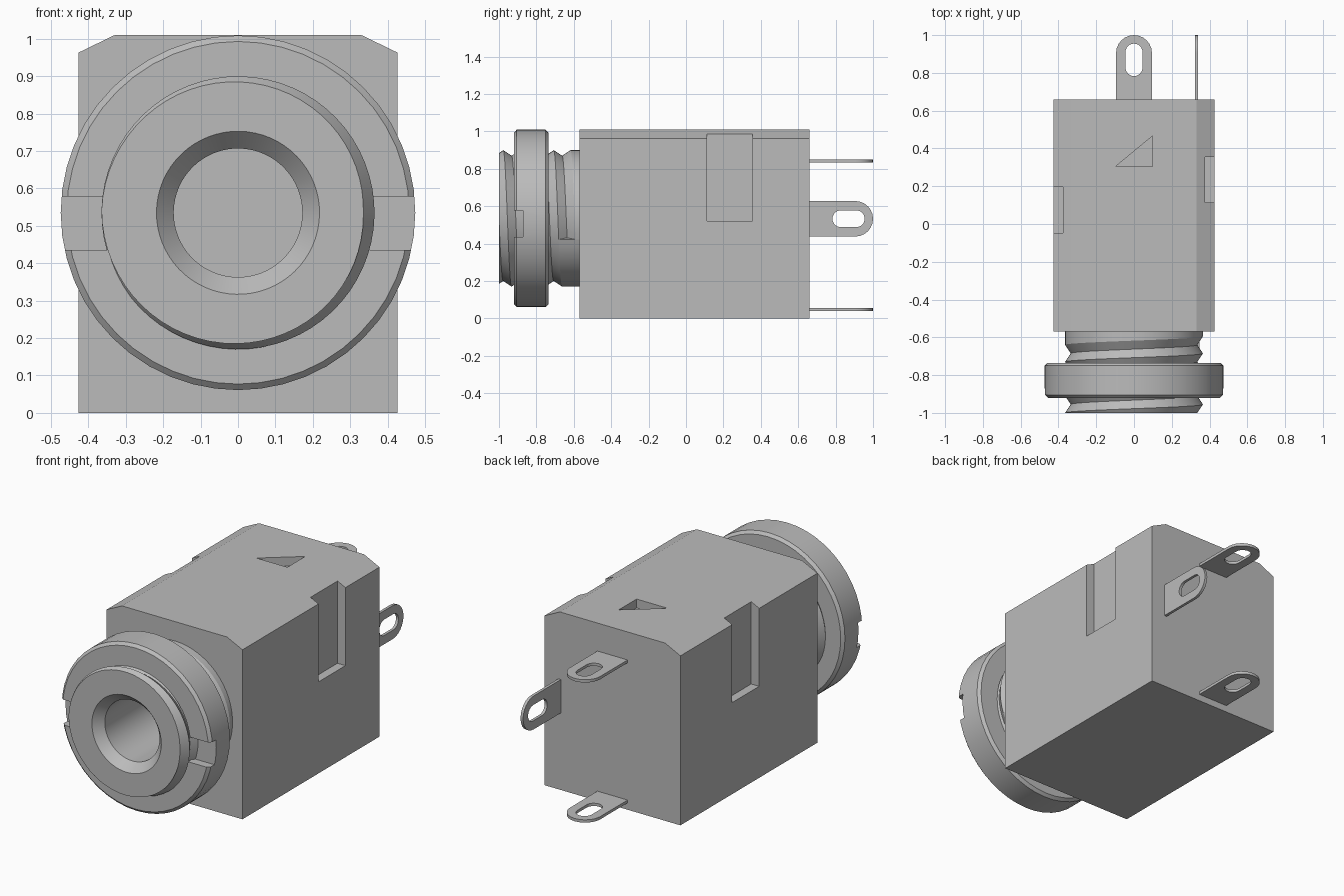
import bpy, bmesh, math
from mathutils import Vector

if "Cube" in bpy.data.objects:
    bpy.data.objects.remove(bpy.data.objects["Cube"])

grey = bpy.data.materials.new("neutral grey")
grey.use_nodes = True
grey.diffuse_color = (0.5, 0.5, 0.5, 1)
grey.node_tree.nodes["Principled BSDF"].inputs["Base Color"].default_value = (0.5, 0.5, 0.5, 1)

AXIS_Z = 0.535      # height of the barrel axis
SEGMENTS = 64
FRONT, BODY_FRONT, BODY_BACK = -1.0, -0.57, 0.66
BORE, CREST, ROOT, PITCH = 0.172, 0.365, 0.335, 0.09


def finish(name, bm):
    bmesh.ops.remove_doubles(bm, verts=bm.verts, dist=0.0002)
    bmesh.ops.recalc_face_normals(bm, faces=bm.faces)
    mesh = bpy.data.meshes.new(name)
    bm.to_mesh(mesh)
    bm.free()
    mesh.materials.append(grey)
    obj = bpy.data.objects.new(name, mesh)
    bpy.context.collection.objects.link(obj)
    return obj


def prism(name, points, direction):
    """Extrude a flat polygon along a vector."""
    bm = bmesh.new()
    face = bm.faces.new([bm.verts.new(p) for p in points])
    extruded = bmesh.ops.extrude_face_region(bm, geom=[face])["geom"]
    moved = [v for v in extruded if isinstance(v, bmesh.types.BMVert)]
    bmesh.ops.translate(bm, verts=moved, vec=Vector(direction))
    return finish(name, bm)


def box(name, x, y, z):
    corners = [(x[0], y[0], z[0]), (x[1], y[0], z[0]), (x[1], y[1], z[0]), (x[0], y[1], z[0])]
    return prism(name, corners, (0, 0, z[1] - z[0]))


def activate(obj):
    bpy.ops.object.select_all(action='DESELECT')
    obj.select_set(True)
    bpy.context.view_layer.objects.active = obj


def cut(obj, cutter):
    mod = obj.modifiers.new("cut", 'BOOLEAN')
    mod.operation = 'DIFFERENCE'
    mod.solver = 'EXACT'
    mod.object = cutter
    activate(obj)
    bpy.ops.object.modifier_apply(modifier=mod.name)
    bpy.data.objects.remove(cutter)


def smooth(obj):
    activate(obj)
    bpy.ops.object.shade_smooth_by_angle(angle=math.radians(25))


def polar(turn, radius, y):
    a = math.tau * turn
    return (-radius * math.cos(a), y, AXIS_Z + radius * math.sin(a))


# Housing with chamfered top edges
half = [(0.427, 0), (0.427, 0.963), (0.33, 1.01)]
outline = half + [(-x, z) for x, z in reversed(half)]
housing = prism("housing", [(x, BODY_FRONT, z) for x, z in outline], (0, BODY_BACK - BODY_FRONT, 0))

# Side notches, top arrow recess and blind bore
cut(housing, box("left_notch", (0.377, 0.5), (0.113, 0.355), (0.52, 1.1)))
cut(housing, box("right_notch", (-0.5, -0.377), (-0.047, 0.195), (0.52, 1.1)))
cut(housing, prism("arrow_recess", [(-0.097, 0.305, 0.96), (0.097, 0.305, 0.96), (0.097, 0.465, 0.96)], (0, 0, 0.2)))
circle = [polar(i / SEGMENTS - 0.45, BORE, -0.7) for i in range(SEGMENTS)]
cut(housing, prism("bore", circle, (0, 1.2, 0)))
smooth(housing)


# Threaded barrel: helical ridge that runs out before the housing
def thread_radius(u):
    return CREST if u >= 4 else ROOT + (CREST - ROOT) * abs(2 * (u % 1) - 1)


bm = bmesh.new()
columns = []
for i in range(SEGMENTS + 1):
    turn = i / SEGMENTS - 0.45
    col = [(BORE, BODY_FRONT), (BORE, FRONT + 0.05), (0.218, FRONT)]
    for j in range(-2, 9):
        u = max(j / 2, -turn)
        col.append((thread_radius(u), FRONT + PITCH * (turn + u)))
    col.append((CREST, BODY_FRONT))
    columns.append([bm.verts.new(polar(turn, r, y)) for r, y in col])
for a, b in zip(columns, columns[1:]):
    for k in range(len(a) - 1):
        bm.faces.new((a[k], a[k + 1], b[k + 1], b[k]))
bm.faces.new(columns[-1][-4:-1])    # end wall of the groove
bmesh.ops.dissolve_degenerate(bm, dist=0.0002, edges=bm.edges)
smooth(finish("threaded_barrel", bm))

# Round nut with bevelled rims and two spanner slots
profile = [(0.345, -0.92), (0.458, -0.92), (0.474, -0.905), (0.474, -0.75), (0.458, -0.735), (0.345, -0.735)]
bm = bmesh.new()
rings = [[bm.verts.new(polar(i / 48, r, y)) for r, y in profile] for i in range(48)]
for i, a in enumerate(rings):
    b = rings[(i + 1) % 48]
    for k in range(len(profile)):
        n = (k + 1) % len(profile)
        bm.faces.new((a[k], a[n], b[n], b[k]))
nut = finish("ring_nut", bm)
for side in (-1, 1):
    cut(nut, box("spanner_slot", sorted((side * 0.3, side * 0.6)), (-1.0, -0.872), (0.435, 0.578)))
smooth(nut)


# Solder lugs: rounded tabs with a long hole
def arc(cy, radius, start):
    return [(radius * math.cos(start + math.pi * i / 12), cy + radius * math.sin(start + math.pi * i / 12))
            for i in range(13)]


def lug(name, location, tilt):
    curve = bpy.data.curves.new(name, 'CURVE')
    curve.dimensions = '2D'
    curve.fill_mode = 'BOTH'
    curve.extrude = 0.008
    tab = [(-0.095, BODY_BACK - 0.005), (0.095, BODY_BACK - 0.005)] + arc(0.905, 0.095, 0)
    hole = arc(0.91, 0.045, 0) + arc(0.828, 0.045, math.pi)
    for loop in (tab, hole):
        spline = curve.splines.new('POLY')
        spline.points.add(len(loop) - 1)
        for point, (x, y) in zip(spline.points, loop):
            point.co = (x, y, 0, 1)
        spline.use_cyclic_u = True
    curve.materials.append(grey)
    obj = bpy.data.objects.new(name, curve)
    bpy.context.collection.objects.link(obj)
    obj.location = location
    obj.rotation_euler.y = tilt
    activate(obj)
    bpy.ops.object.convert(target='MESH')
    smooth(bpy.context.object)


lug("upper_lug", (0, 0, 0.843), 0)
lug("lower_lug", (0, 0, 0.047), 0)
lug("side_lug", (0.332, 0, 0.533), math.pi / 2)
